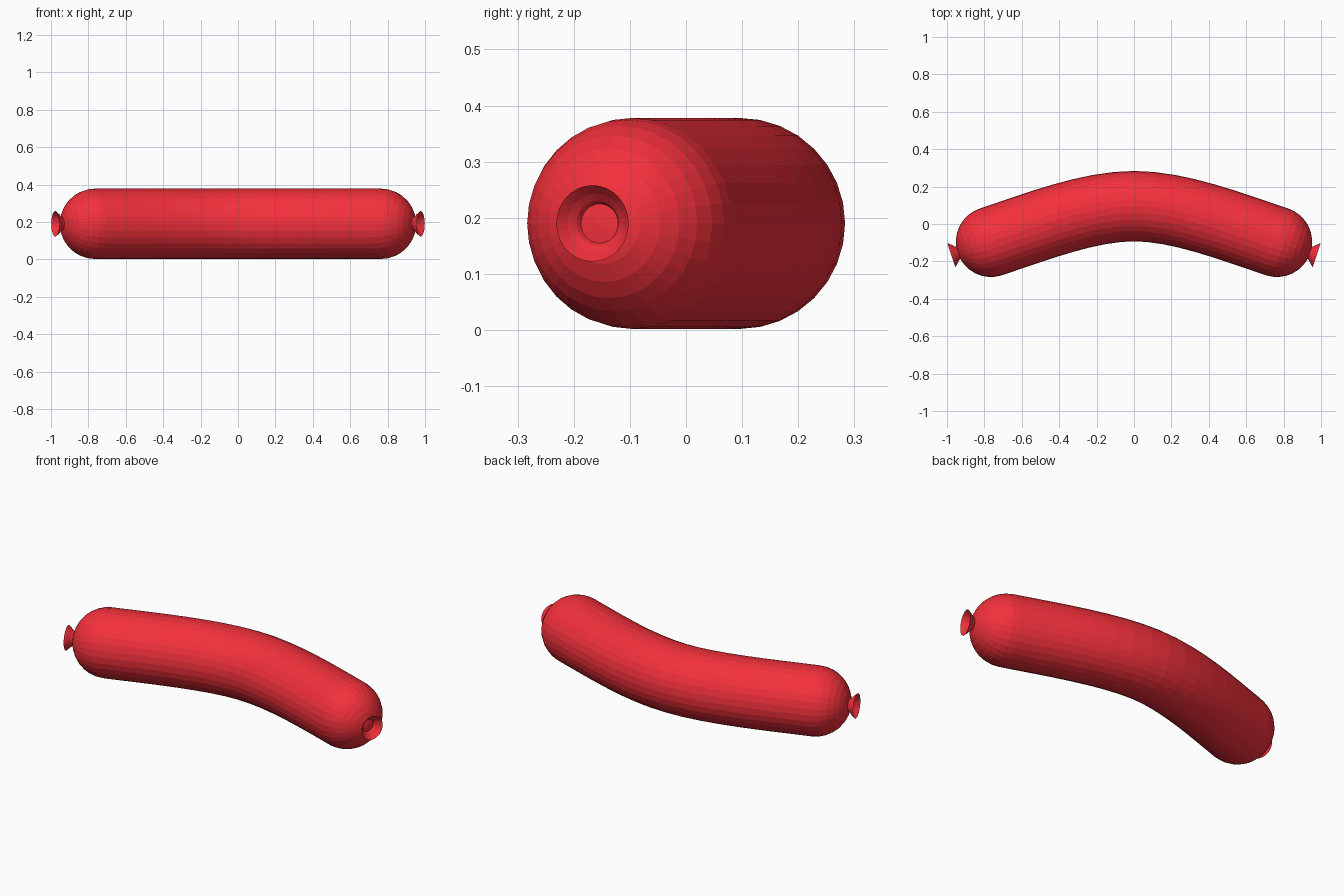
import bpy, bmesh, math
from mathutils import Vector

if "Cube" in bpy.data.objects:
    bpy.data.objects.remove(bpy.data.objects["Cube"])

R, ZC = 0.188, 0.19
TILT = math.radians(18.5)
SIDES, STEPS, CAP_RINGS = 32, 8, 8
END = Vector((0.7645, -0.0955, ZC))
AXIS = Vector((math.cos(TILT), -math.sin(TILT), 0))

red = bpy.data.materials.new("red")
red.diffuse_color = (0.9, 0.03, 0.045, 1)
red.use_nodes = True
red.node_tree.nodes["Principled BSDF"].inputs["Base Color"].default_value = red.diffuse_color


def add_ring(bm, centre, axis, radius, sides=SIDES):
    side = Vector((0, 0, 1)).cross(axis).normalized()
    return [bm.verts.new(centre + radius * (math.cos(a) * side + math.sin(a) * Vector((0, 0, 1))))
            for a in (2 * math.pi * i / sides for i in range(sides))]


def loft(bm, rings):
    for a, b in zip(rings, rings[1:]):
        n = len(a)
        for i in range(n):
            bm.faces.new((a[i], a[(i + 1) % n], b[(i + 1) % n], b[i]))


def finish(bm, name):
    bmesh.ops.recalc_face_normals(bm, faces=bm.faces)
    me = bpy.data.meshes.new(name)
    bm.to_mesh(me)
    bm.free()
    me.materials.append(red)
    ob = bpy.data.objects.new(name, me)
    bpy.context.collection.objects.link(ob)
    return ob


def mirrored(v):
    return Vector((-v.x, v.y, v.z))


# Centre line: half a curve from the middle to the right end, then mirrored
p = [Vector((0, 0.0955, ZC)), Vector((0.24, 0.0955, ZC)), END - 0.26 * AXIS, END]
half = []
for i in range(STEPS + 1):
    t = i / STEPS
    u = 1 - t
    pos = u**3 * p[0] + 3 * u*u*t * p[1] + 3 * u*t*t * p[2] + t**3 * p[3]
    tan = (u*u * (p[1] - p[0]) + 2*u*t * (p[2] - p[1]) + t*t * (p[3] - p[2])).normalized()
    half.append((pos, tan, R))

# Rounded end continuing from the centre line
for i in range(1, CAP_RINGS):
    a = math.pi / 2 * i / CAP_RINGS
    half.append((END + R * math.sin(a) * AXIS, AXIS, R * math.cos(a)))

left = [(mirrored(c), Vector((t.x, -t.y, 0)), r) for c, t, r in reversed(half[1:])]

# Sausage body
bm = bmesh.new()
rings = [add_ring(bm, c, t, r) for c, t, r in left + half]
loft(bm, rings)
for ring, centre in ((rings[0], mirrored(END + R * AXIS)), (rings[-1], END + R * AXIS)):
    pole = bm.verts.new(centre)
    for i in range(SIDES):
        bm.faces.new((ring[i], ring[(i + 1) % SIDES], pole))
finish(bm, "sausage_body")

# Flared casing ends, open funnels
for name, sx in (("right_end_flare", 1), ("left_end_flare", -1)):
    bm = bmesh.new()
    axis = Vector((AXIS.x * sx, AXIS.y, 0))
    base = Vector((END.x * sx, END.y, ZC)) + R * axis
    loft(bm, [add_ring(bm, base + d * axis, axis, r)
              for d, r in ((-0.005, 0.034), (0.006, 0.040), (0.018, 0.053), (0.036, 0.068))])
    finish(bm, name)
